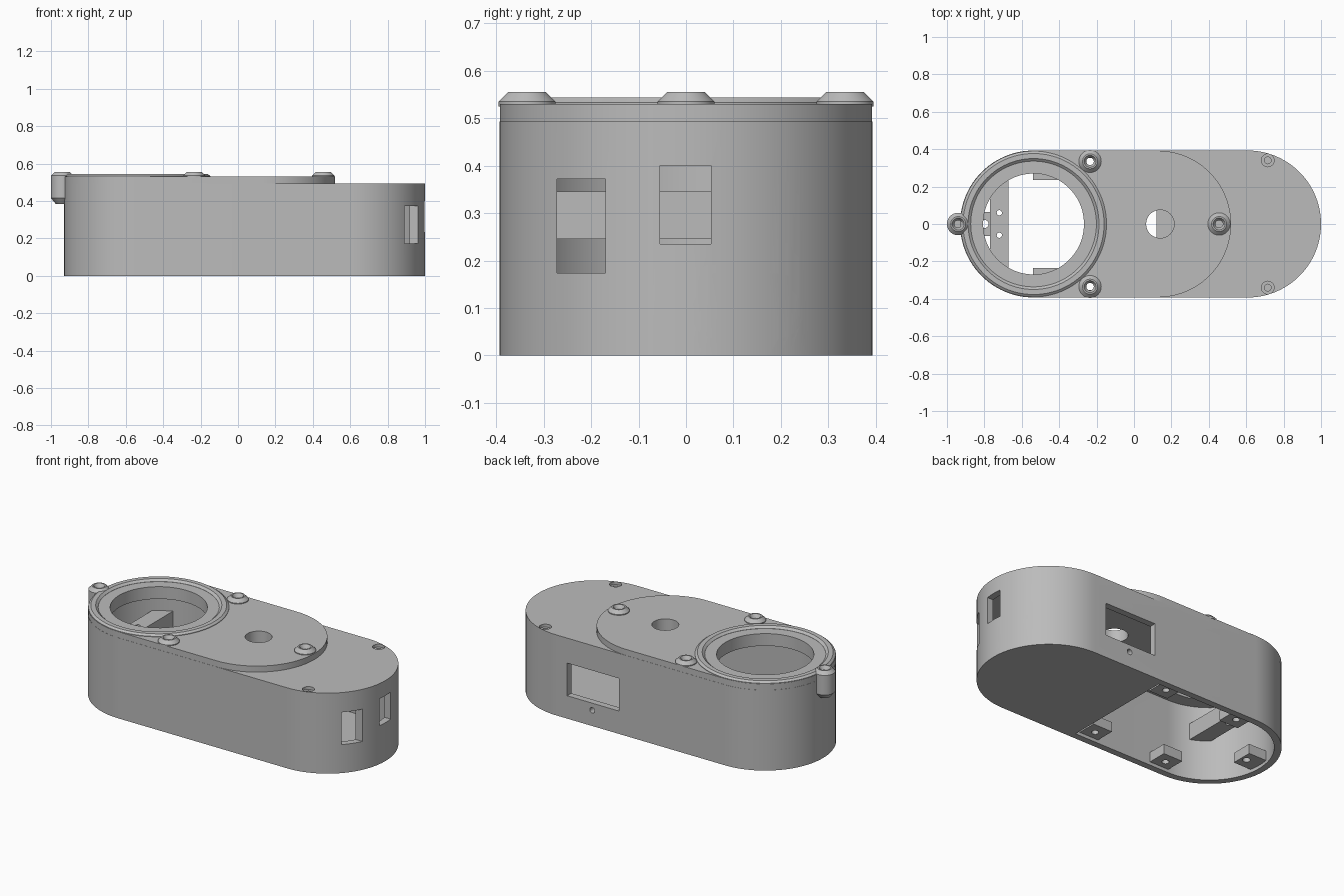
import bpy, bmesh, math
from mathutils import Matrix

if "Cube" in bpy.data.objects:
    bpy.data.objects.remove(bpy.data.objects["Cube"])

grey = bpy.data.materials.new("light_grey")
grey.use_nodes = True
grey.diffuse_color = (0.5, 0.5, 0.5, 1)
grey.node_tree.nodes["Principled BSDF"].inputs["Base Color"].default_value = (0.5, 0.5, 0.5, 1)

R = 0.393            # outer radius of the rounded ends
LEFT, RIGHT = -0.537, 0.607
DISC = 0.127         # centre of the raised plate's free end
BODY_TOP, PLATE_TOP = 0.493, 0.53


def finish(name, bm):
    bmesh.ops.recalc_face_normals(bm, faces=bm.faces)
    mesh = bpy.data.meshes.new(name)
    bm.to_mesh(mesh)
    bm.free()
    obj = bpy.data.objects.new(name, mesh)
    bpy.context.collection.objects.link(obj)
    mesh.materials.append(grey)
    return obj


def prism(name, pts, z0, z1, matrix=None):
    bm = bmesh.new()
    face = bm.faces.new([bm.verts.new((x, y, z0)) for x, y in pts])
    ext = bmesh.ops.extrude_face_region(bm, geom=[face])
    top = [v for v in ext["geom"] if isinstance(v, bmesh.types.BMVert)]
    bmesh.ops.translate(bm, verts=top, vec=(0, 0, z1 - z0))
    if matrix:
        bm.transform(matrix)
    return finish(name, bm)


def arc(cx, cy, r, a0, a1, n):
    return [(cx + r * math.cos(math.radians(a0 + (a1 - a0) * i / n)),
             cy + r * math.sin(math.radians(a0 + (a1 - a0) * i / n))) for i in range(n + 1)]


def stadium(x0, x1, r):
    return arc(x1, 0, r, -90, 90, 48) + arc(x0, 0, r, 90, 270, 48)


def disc(x, y, r, n=48):
    return arc(x, y, r, 0, 360, n)[:-1]


def box(name, x0, x1, y0, y1, z0, z1):
    return prism(name, [(x0, y0), (x1, y0), (x1, y1), (x0, y1)], z0, z1)


def lathe(name, profile, x, y, n=48):
    # closed (radius, height) loop turned about a vertical axis
    bm = bmesh.new()
    rings = [[bm.verts.new((x + r * math.cos(2 * math.pi * i / n),
                            y + r * math.sin(2 * math.pi * i / n), z)) for i in range(n)]
             for r, z in profile]
    for a, b in zip(rings, rings[1:] + rings[:1]):
        for i in range(n):
            j = (i + 1) % n
            bm.faces.new((a[i], a[j], b[j], b[i]))
    return finish(name, bm)


def boolean(obj, tools, operation="DIFFERENCE"):
    for tool in tools:
        mod = obj.modifiers.new("cut", "BOOLEAN")
        mod.operation, mod.object, mod.solver = operation, tool, "EXACT"
        bpy.context.view_layer.update()
        dg = bpy.context.evaluated_depsgraph_get()
        mesh = bpy.data.meshes.new_from_object(obj.evaluated_get(dg))
        obj.modifiers.clear()
        obj.data = mesh
        bpy.data.objects.remove(tool)


def hole(x, y, r, z0, z1):
    return prism("cutter", disc(x, y, r), z0, z1)


along_x = Matrix(((0, 0, 1, 0), (1, 0, 0, 0), (0, 1, 0, 0), (0, 0, 0, 1)))
along_y = Matrix(((1, 0, 0, 0), (0, 0, 1, 0), (0, 1, 0, 0), (0, 0, 0, 1)))
posts = [(-0.235, 0.335), (-0.235, -0.335), (0.455, 0)]
screws = [(0.715, 0.34), (0.715, -0.34)]

# Housing: hollow shell with a floor under its +x half only
housing = prism("housing", stadium(LEFT, RIGHT, R), 0, BODY_TOP)
cavity = prism("cutter", stadium(LEFT, RIGHT, R - 0.04), 0.035, 0.455)
opening = prism("cutter", [(0.12, -R + 0.04), (0.12, R - 0.04)]
                + arc(LEFT, 0, R - 0.04, 90, 270, 48), -0.1, 0.1)
boolean(housing, [cavity, opening])

# Screw bosses under the lid corners
for x, y in screws:
    boolean(housing, [prism("boss", disc(x - 0.01, y * 0.97, 0.045, 24), 0.38, 0.47)], "UNION")
for x, y in screws:
    boolean(housing, [hole(x, y, 0.034, 0.475, 0.6), hole(x, y, 0.018, 0.42, 0.6)])

# Lens opening, centre hole and post bores
boolean(housing, [hole(LEFT, 0, 0.27, 0.4, 0.6), hole(0.14, 0, 0.075, 0.4, 0.6)])
boolean(housing, [hole(x, y, 0.02, 0.4, 0.6) for x, y in posts])

# Slots and rounded port in the +x end
boolean(housing, [box("cutter", 0.75, 1.1, -0.272, -0.17, 0.174, 0.372),
                  box("cutter", 0.8, 1.1, -0.055, 0.053, 0.235, 0.4)])
port = []
for cy, cz, a in [(0.195, 0.088, -90), (0.195, 0.121, 0), (0.063, 0.121, 90), (0.063, 0.088, 180)]:
    port += arc(cy, cz, 0.052, a, a + 90, 8)
boolean(housing, [prism("cutter", port, 0.75, 1.1, along_x)])

# Back window with a fixing hole above and below
boolean(housing, [box("cutter", 0.18, 0.53, 0.3, 0.5, 0.14, 0.34)]
        + [prism("cutter", disc(0.36, z, 0.017, 24), 0.3, 0.5, along_y) for z in (0.387, 0.096)])

# Raised plate
plate = prism("raised_plate", stadium(LEFT, DISC, R - 0.001), BODY_TOP, PLATE_TOP)
boolean(plate, [hole(LEFT, 0, 0.27, 0.4, 0.6), hole(0.14, 0, 0.075, 0.4, 0.6)]
        + [hole(x, y, 0.02, 0.4, 0.6) for x, y in posts])

# Lens ring with sloped edges
ring = lathe("lens_ring", [(0.39, 0.525), (0.39, 0.533), (0.377, 0.543),
                           (0.35, 0.543), (0.336, 0.531), (0.336, 0.525)], LEFT, 0, 96)

# Screw posts with tapered collars and countersunk bores
collar = [(0.06, 0.525), (0.06, 0.535), (0.04, 0.555), (0.032, 0.555), (0.02, 0.535), (0.02, 0.525)]
parts = [housing, plate, ring]
for i, (x, y) in enumerate(posts):
    parts.append(lathe("post_collar_%d" % (i + 1), collar, x, y))

# Outrigger post on the -x end
parts.append(lathe("end_post", [(0.035, 0.385), (0.06, 0.415), (0.06, 0.535), (0.04, 0.555),
                                (0.032, 0.555), (0.02, 0.535), (0.02, 0.385)], -0.94, 0))
parts.append(prism("end_post_core", disc(-0.94, 0, 0.021), 0.386, 0.5))

# Cross bar inside the lens end
bar = box("cross_bar", -0.77, -0.67, -0.335, 0.335, 0.245, 0.345)
boolean(bar, [hole(-0.72, s * 0.06, 0.014, 0.2, 0.4) for s in (1, -1)])
inside = prism("cutter", stadium(LEFT, RIGHT, R - 0.02), 0.1, 0.4)
boolean(bar, [inside], "INTERSECT")
parts.append(bar)

# Base fixing tabs around the open half
tabs = [(-0.54, -0.41, s * 0.3) for s in (1, -1)] + [(-0.04, 0.09, s * 0.3) for s in (1, -1)]
for i, (x0, x1, y) in enumerate(tabs):
    tab = box("base_tab_%d" % (i + 1), x0, x1, y - 0.065, y + 0.065, 0.02, 0.08)
    boolean(tab, [hole((x0 + x1) / 2, y, 0.02, 0, 0.07)])
    parts.append(tab)
end_tab = box("base_tab_5", -0.9, -0.765, -0.065, 0.065, 0.02, 0.08)
boolean(end_tab, [hole(-0.8, 0, 0.022, 0, 0.2)])
parts.append(end_tab)

# Smooth the curved walls, keeping edges sharp
bpy.ops.object.select_all(action="DESELECT")
for obj in parts:
    obj.select_set(True)
bpy.context.view_layer.objects.active = housing
bpy.ops.object.shade_smooth_by_angle(angle=math.radians(25))
